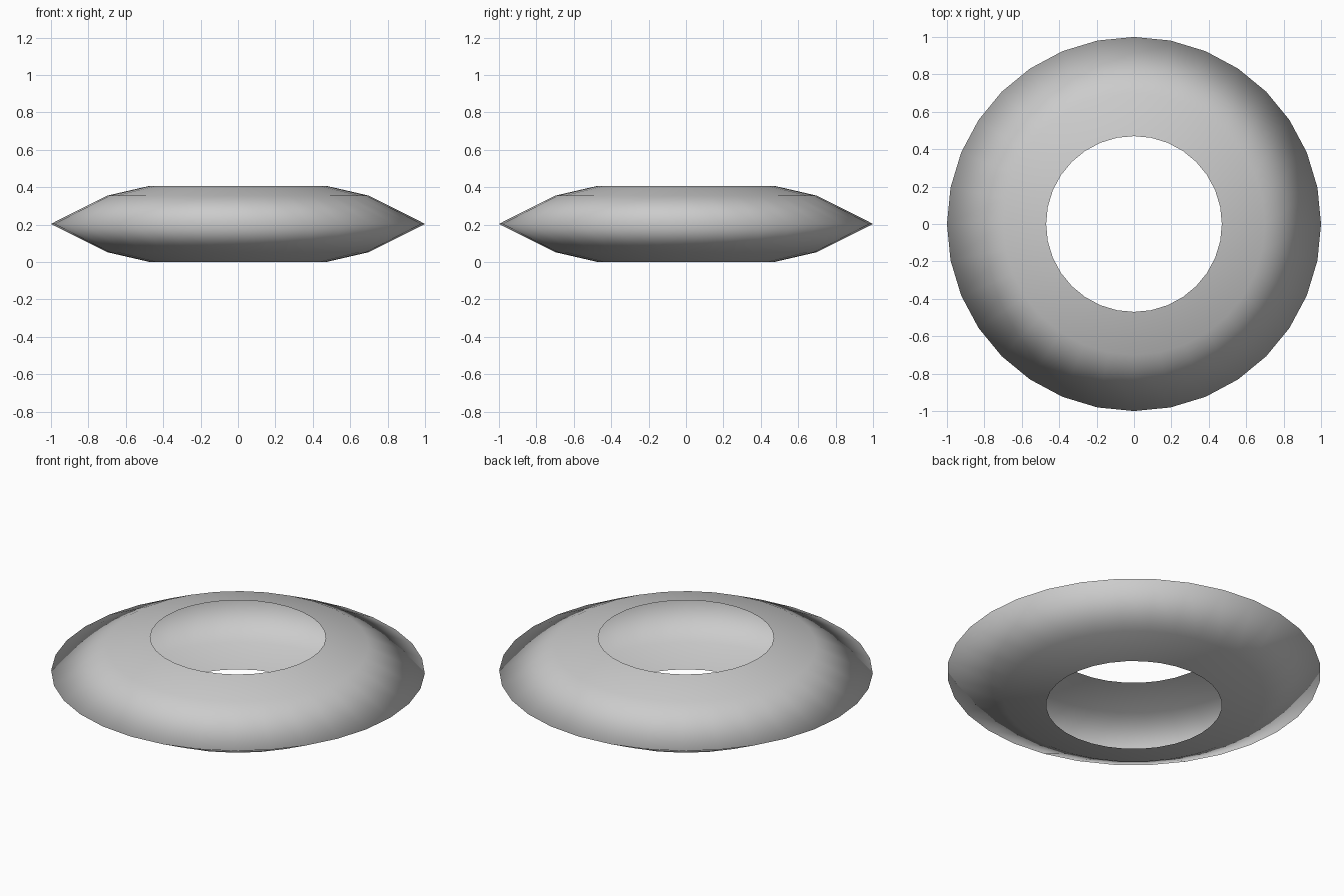
import bpy, bmesh
from math import cos, sin, pi

if "Cube" in bpy.data.objects:
    bpy.data.objects.remove(bpy.data.objects["Cube"])

SIDES = 32
# Open cross-section (radius, height): upper opening, outer rim, lower opening
PROFILE = [(0.47, 0.408), (0.70, 0.355), (1.0, 0.204), (0.70, 0.053), (0.47, 0.0)]

# Hollow ring shell, open around the central hole
bm = bmesh.new()
rings = [[bm.verts.new((r * cos(2 * pi * i / SIDES), r * sin(2 * pi * i / SIDES), z))
          for i in range(SIDES)] for r, z in PROFILE]
for upper, lower in zip(rings, rings[1:]):
    for i in range(SIDES):
        j = (i + 1) % SIDES
        face = bm.faces.new((upper[i], lower[i], lower[j], upper[j]))
        face.smooth = True

mesh = bpy.data.meshes.new("ring_shell")
bm.to_mesh(mesh)
bm.free()
shell = bpy.data.objects.new("ring_shell", mesh)
bpy.context.collection.objects.link(shell)
